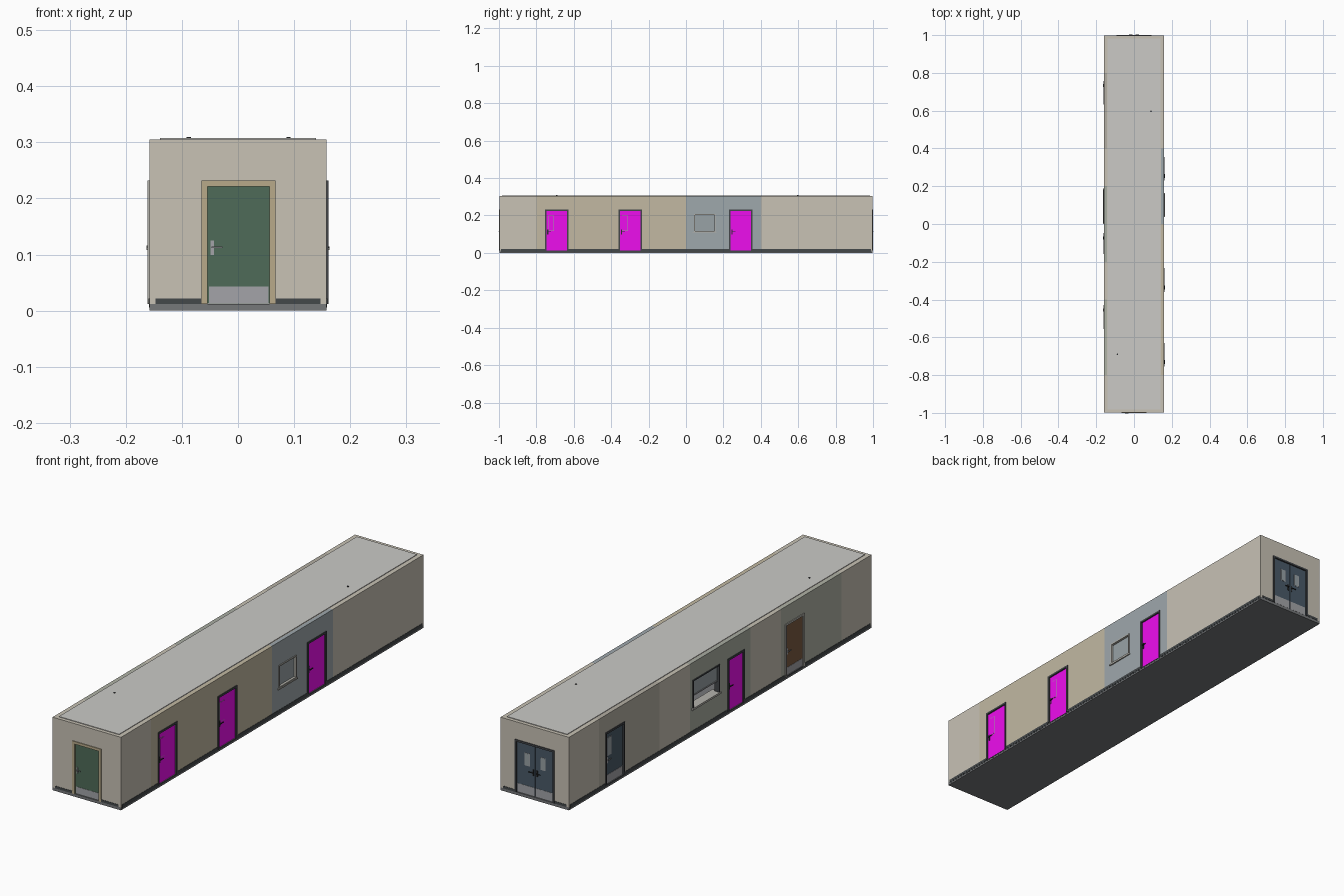
import bpy

if "Cube" in bpy.data.objects:
    bpy.data.objects.remove(bpy.data.objects["Cube"])

HX, HY = 0.158, 0.998       # outer half sizes
T = 0.016                   # wall thickness
FLOOR, TOP = 0.012, 0.305


def mat(name, hexcol):
    lin = [((int(hexcol[i:i + 2], 16) / 255 + 0.055) / 1.055) ** 2.4 for i in (0, 2, 4)]
    m = bpy.data.materials.new(name)
    m.diffuse_color = (*lin, 1)
    m.use_nodes = True
    m.node_tree.nodes["Principled BSDF"].inputs["Base Color"].default_value = m.diffuse_color
    return m


M = {n: mat(n, h) for n, h in dict(
    wall="c8c2b5", tan="c2b9a2", blue="9fa8ac", sage="a9ada2", warm="b4afa4",
    olive="b0b3a6", slab="76787a", skirt="44484a", ceiling="cbcac6", magenta="ee0eee",
    green="4f6b58", slate="4a5a68", brown="7a5a40", dark="43464a", trim_tan="b8aa8a",
    light="b5b3ac", metal="a3a4a8", glass="98a2a6", black="2c2e30", lamp="f2f2ea").items()}


def finish(ob, name, m):
    ob.name = name
    if m:
        ob.data.materials.append(M[m])
    return ob


def box(name, x, y, z, m=None):
    bpy.ops.mesh.primitive_cube_add(size=1, location=[sum(a) / 2 for a in (x, y, z)])
    ob = bpy.context.object
    ob.scale = [abs(a[1] - a[0]) for a in (x, y, z)]
    bpy.ops.object.transform_apply(location=False, rotation=False, scale=True)
    return finish(ob, name, m)


def wbox(side, name, u, d, z, m=None):
    """Box in wall space: u runs along the wall, d is the distance outside its face."""
    s = 1 if side in "RB" else -1
    if side in "RL":
        return box(name, [s * (HX + k) for k in d], u, z, m)
    return box(name, u, [s * (HY + k) for k in d], z, m)


def wall(side, name, u, m, openings=()):
    ob = wbox(side, name, u, (-T, 0), (FLOOR, TOP), m)
    for u0, u1, z0, z1 in openings:
        cut = wbox(side, "opening_cutter", (u0, u1), (-0.05, 0.05), (z0, z1))
        mod = ob.modifiers.new("opening", 'BOOLEAN')
        mod.operation, mod.object, mod.solver = 'DIFFERENCE', cut, 'EXACT'
        bpy.context.view_layer.objects.active = ob
        bpy.ops.object.modifier_apply(modifier=mod.name)
        bpy.data.objects.remove(cut)
    return ob


def frame(side, name, u, z, w, m, sill=False):
    d = (-T - 0.003, 0.003)
    wbox(side, name + "_jamb", (u[0], u[0] + w), d, z, m)
    wbox(side, name + "_jamb", (u[1] - w, u[1]), d, z, m)
    wbox(side, name + "_head", (u[0] + w, u[1] - w), d, (z[1] - w, z[1]), m)
    if sill:
        wbox(side, name + "_bottom", (u[0] + w, u[1] - w), d, (z[0], z[0] + w), m)


def handle(side, name, u, sgn, m="metal", z=0.113):
    for face, o in ((-0.003, 1), (-T + 0.003, -1)):   # outside and inside
        wbox(side, name + "_plate", (u - 0.003, u + 0.003), (face, face + o * 0.002),
             (z - 0.014, z + 0.012), m)
        wbox(side, name + "_spindle", (u - 0.0015, u + 0.0015), (face, face + o * 0.007),
             (z - 0.0015, z + 0.0015), m)
        wbox(side, name + "_lever", (u - 0.0015, u + sgn * 0.018), (face + o * 0.005, face + o * 0.008),
             (z - 0.0015, z + 0.0015), m)


def leaf(side, name, u, m, kick=None, pane=None, pane_frame="metal"):
    wbox(side, name + "_leaf", u, (-T + 0.003, -0.003), (FLOOR + 0.001, 0.224), m)
    if kick:
        wbox(side, name + "_kick_plate", (u[0] + 0.002, u[1] - 0.002),
             (-T + 0.002, -0.002), (FLOOR + 0.002, kick), "metal")
    if pane:
        u0, u1, z0, z1 = pane
        wbox(side, name + "_pane_rim", (u0, u1), (-T + 0.0022, -0.0022), (z0, z1), pane_frame)
        wbox(side, name + "_pane", (u0 + 0.002, u1 - 0.002), (-T + 0.0016, -0.0016),
             (z0 + 0.002, z1 - 0.002), m if m == "magenta" else "glass")


# slab, ceiling panel and its trim
box("floor_slab", (-HX, HX), (-HY, HY), (0, FLOOR), "slab")
box("ceiling_edge", (-HX + T, HX - T), (-HY + T, HY - T), (0.296, TOP), "wall")
box("ceiling_panel", (-0.139, 0.139), (-0.983, 0.983), (0.293, 0.3075), "ceiling")

# doors: side, name, centre, half width, leaf colour, frame colour, handle side, kick, pane
DW = 0.063
DOORS = [
    ("R", "office_door_a", -0.692, DW, "magenta", "dark", -1, None, (-0.738, -0.706, 0.118, 0.2)),
    ("R", "office_door_b", -0.297, DW, "magenta", "dark", -1, None, (-0.343, -0.311, 0.118, 0.2)),
    ("R", "ward_door", 0.293, DW, "magenta", "dark", -1, None, None),
    ("L", "stair_door", 0.695, DW, "slate", "dark", 1, 0.05, (0.715, 0.74, 0.128, 0.205)),
    ("L", "reception_door", -0.103, 0.055, "magenta", "dark", 1, None, None),
    ("L", "store_door", -0.492, DW, "brown", "light", 1, 0.045, None),
    ("F", "front_door", 0.001, 0.066, "green", "trim_tan", -1, 0.043, None),
]
for side, name, c, hw, m, fm, hs, kick, pane in DOORS:
    w = 0.011 if side == "F" else 0.008
    frame(side, name + "_frame", (c - hw, c + hw), (FLOOR, 0.232), w, fm)
    leaf(side, name, (c - hw + w, c + hw - w), m, kick, pane)
    handle(side, name + "_handle", c + hs * (hw - w - 0.008), -hs,
           "black" if m == "magenta" else "metal")

# back double door
frame("B", "double_door_frame", (-0.092, 0.092), (FLOOR, 0.232), 0.008, "dark")
for s in (-1, 1):
    leaf("B", "double_door", sorted((s * 0.0008, s * 0.084)), "slate", 0.05,
         (*sorted((s * 0.024, s * 0.048)), 0.133, 0.186))
    handle("B", "double_door_handle", s * 0.009, s, "black")

# walls, with colour panels that follow the rooms
def holes(side, u0, u1):
    return [(c - h + 0.001, c + h - 0.001, 0.0, 0.231) for s, _, c, h, *_ in DOORS
            if s == side and u0 < c < u1]


WIN_R = (0.042, 0.158, 0.113, 0.208)
WIN_L = (0.005, 0.183, 0.11, 0.232)
for side, name, u0, u1, m, extra in (
        ("R", "right_wall_front", -HY, -0.8, "wall", []),
        ("R", "right_wall_tan_a", -0.8, -0.4, "tan", []),
        ("R", "right_wall_tan_b", -0.4, 0.0, "tan", []),
        ("R", "right_wall_blue", 0.0, 0.4, "blue", [WIN_R]),
        ("R", "right_wall_back", 0.4, HY, "wall", []),
        ("L", "left_wall_front", -HY, -0.8, "wall", []),
        ("L", "left_wall_olive", -0.8, -0.4, "olive", []),
        ("L", "left_wall_mid_a", -0.4, -0.2, "wall", []),
        ("L", "left_wall_reception", -0.2, 0.2, "sage", [WIN_L]),
        ("L", "left_wall_mid_b", 0.2, 0.4, "wall", []),
        ("L", "left_wall_stair", 0.4, 0.8, "warm", []),
        ("L", "left_wall_back", 0.8, HY, "wall", [])):
    wall(side, name, (u0, u1), m, holes(side, u0, u1) + extra)
IN = HX - T
wall("F", "front_wall", (-HX, HX), "wall", holes("F", -1, 1))
wall("B", "back_wall", (-HX, HX), "wall", [(-0.091, 0.091, 0.0, 0.231)])

# right window
frame("R", "window_frame", WIN_R[:2], WIN_R[2:], 0.005, "light", True)
wbox("R", "window_glass", (0.046, 0.154), (-0.010, -0.007), (0.117, 0.204), "glass")
wbox("R", "window_sill", (0.036, 0.164), (-0.004, 0.005), (0.108, 0.113), "light")

# reception hatch: sliding glass above an open counter
frame("L", "hatch_frame", WIN_L[:2], WIN_L[2:], 0.005, "dark", True)
wbox("L", "hatch_glass", (0.01, 0.178), (-0.010, -0.007), (0.165, 0.227), "glass")
wbox("L", "hatch_rail", (0.01, 0.178), (-0.012, -0.005), (0.16, 0.165), "metal")
wbox("L", "hatch_counter", (0.0, 0.188), (-0.035, 0.005), (0.108, 0.116), "light")

# skirting, interrupted at each door
for side, half in (("R", 0.99), ("L", 0.99), ("F", 0.147), ("B", 0.147)):
    gaps = sorted((c - h, c + h) for s, _, c, h, *_ in DOORS if s == side) or [(-0.092, 0.092)]
    start = -half
    for g0, g1 in gaps + [(half, half)]:
        wbox(side, "skirting", (start, g0), (-T - 0.002, 0.0012), (0.0115, 0.0215), "skirt")
        start = g1
    if side in "RL":
        wbox(side, "slab_edge_strip", (-half, half), (-0.002, 0.0006), (0.006, FLOOR), "skirt")

# ceiling lamps and the two detectors fixed through the ceiling
for y in (-0.8, -0.4, 0.0, 0.4, 0.8):
    box("ceiling_lamp", (-0.04, 0.04), (y - 0.06, y + 0.06), (0.29, 0.2935), "lamp")
for x, y in ((-0.088, -0.69), (0.09, 0.597)):
    for nm, r, z0, z1 in (("detector_stem", 0.004, 0.288, 0.3095), ("detector_body", 0.009, 0.285, 0.293)):
        bpy.ops.mesh.primitive_cylinder_add(vertices=16, radius=r, depth=z1 - z0,
                                            location=(x, y, (z0 + z1) / 2))
        finish(bpy.context.object, nm, "black")
        bpy.ops.object.shade_smooth_by_angle()
